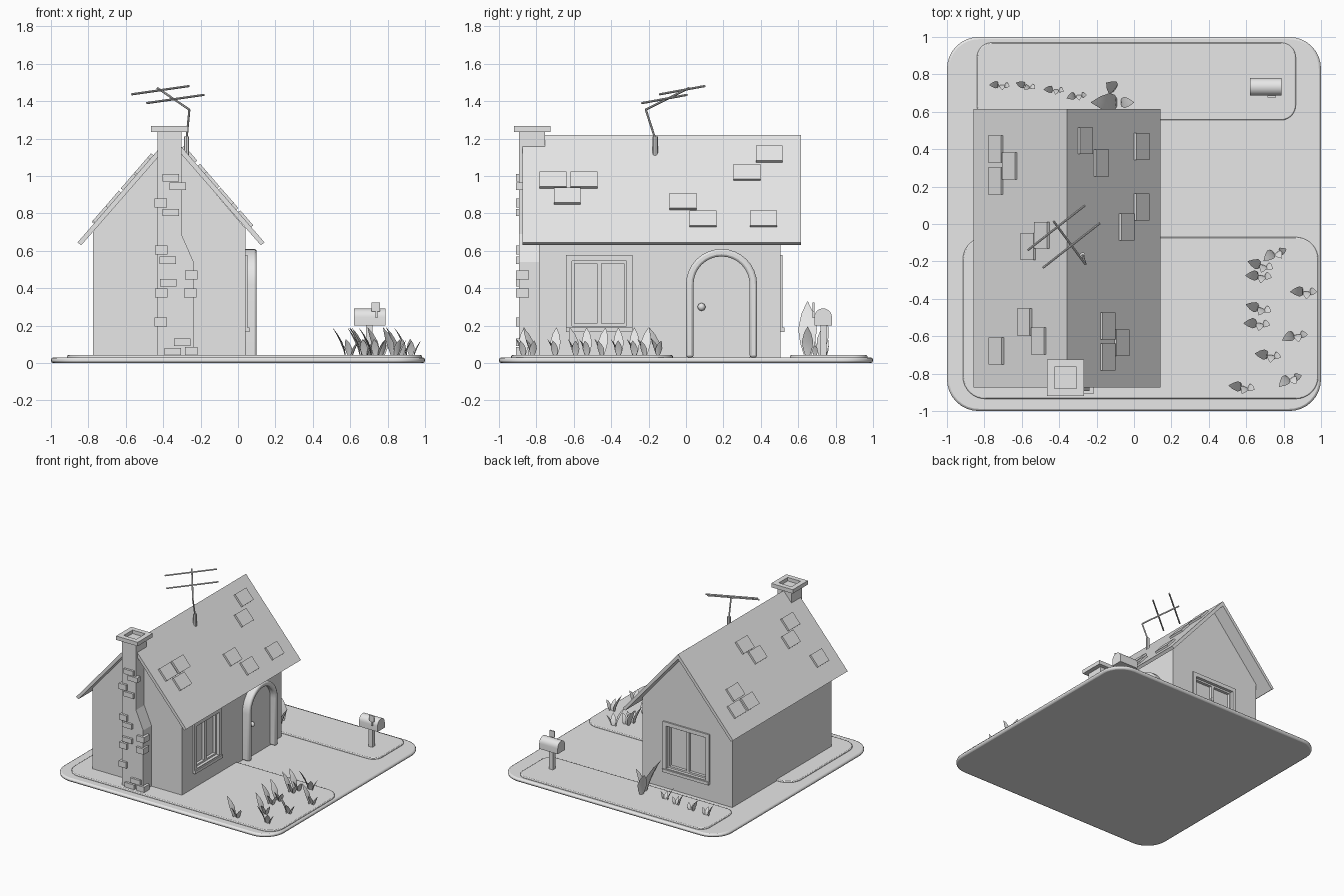
import bpy, bmesh, math, random
from math import sin, cos, pi, atan2
from mathutils import Matrix, Vector

random.seed(4)
cube = bpy.data.objects.get("Cube")
if cube:
    bpy.data.objects.remove(cube, do_unlink=True)

grey = bpy.data.materials.new("plain_grey")
grey.use_nodes = True
grey.diffuse_color = (0.8, 0.8, 0.8, 1)
grey.node_tree.nodes["Principled BSDF"].inputs["Base Color"].default_value = (0.8, 0.8, 0.8, 1)


def finish(name, bm, smooth=False, bevel=0, segments=2):
    bmesh.ops.recalc_face_normals(bm, faces=bm.faces)
    mesh = bpy.data.meshes.new(name)
    bm.to_mesh(mesh)
    bm.free()
    mesh.materials.append(grey)
    ob = bpy.data.objects.new(name, mesh)
    bpy.context.collection.objects.link(ob)
    if bevel:
        mod = ob.modifiers.new("soft_edge", "BEVEL")
        mod.width, mod.segments = bevel, segments
        mod.limit_method, mod.angle_limit = "ANGLE", math.radians(50)
    if smooth:
        bpy.ops.object.select_all(action="DESELECT")
        ob.select_set(True)
        bpy.context.view_layer.objects.active = ob
        bpy.ops.object.shade_smooth_by_angle(angle=math.radians(35))
    return ob


def add_box(bm, lo, hi, matrix=Matrix()):
    lo, hi = Vector(lo), Vector(hi)
    size = Matrix.Diagonal((hi - lo).to_4d())
    size[3][3] = 1
    bmesh.ops.create_cube(bm, size=1, matrix=matrix @ Matrix.Translation((lo + hi) / 2) @ size)


def boxes(name, spans, matrix=Matrix(), bevel=0):
    bm = bmesh.new()
    for lo, hi in spans:
        add_box(bm, lo, hi, matrix)
    return finish(name, bm, bevel=bevel, segments=1)


def prism(name, points, axis, start, end, **style):
    """Extrude a closed 2D outline along one axis."""
    bm = bmesh.new()

    def place(p, d):
        return {"x": (d, p[0], p[1]), "y": (p[0], d, p[1]), "z": (p[0], p[1], d)}[axis]
    rings = [[bm.verts.new(place(p, d)) for p in points] for d in (start, end)]
    for ring in rings:
        bm.faces.new(ring)
    for i in range(len(points)):
        j = (i + 1) % len(points)
        bm.faces.new((rings[0][i], rings[0][j], rings[1][j], rings[1][i]))
    return finish(name, bm, **style)


def rounded_rect(x0, x1, y0, y1, r, steps=8):
    corners = ((x1 - r, y1 - r), (x0 + r, y1 - r), (x0 + r, y0 + r), (x1 - r, y0 + r))
    return [(cx + r * cos((q + k / steps) * pi / 2), cy + r * sin((q + k / steps) * pi / 2))
            for q, (cx, cy) in enumerate(corners) for k in range(steps + 1)]


def rod(name, a, b, radius, sides=8):
    a, b = Vector(a), Vector(b)
    bm = bmesh.new()
    m = Matrix.Translation((a + b) / 2) @ (b - a).to_track_quat("Z", "Y").to_matrix().to_4x4()
    bmesh.ops.create_cone(bm, cap_ends=True, segments=sides, radius1=radius, radius2=radius,
                          depth=(b - a).length, matrix=m)
    return finish(name, bm, smooth=True)


# Ground and raised lawns
prism("ground", rounded_rect(-1, 1, -1, 1, 0.17), "z", 0, 0.03, smooth=True, bevel=0.012)
prism("front_lawn", rounded_rect(-0.915, 0.985, -0.935, -0.07, 0.12), "z", 0.02, 0.042, smooth=True, bevel=0.006)
prism("back_lawn", rounded_rect(-0.84, 0.865, 0.555, 0.97, 0.08), "z", 0.02, 0.042, smooth=True, bevel=0.006)

# House walls and roof
RX, RZ, SLOPE = -0.358, 1.22, 1.155
walls = prism("walls", [(-0.775, 0.02), (0.04, 0.02), (0.04, 0.72), (RX, 1.185), (-0.775, 0.72)],
              "y", -0.785, 0.505)
prism("roof", [(RX, RZ), (0.142, 0.645), (0.122, 0.63), (RX, RZ - 0.04), (-0.838, 0.63), (-0.858, 0.645)],
      "y", -0.875, 0.615)

# Loose roof tiles on both slopes
tiles = [(-.735, .40), (-.66, .31), (-.735, .23), (-.487, -.06), (-.56, -.12), (-.58, -.525),
         (-.505, -.625), (-.73, -.68), (-.265, .445), (-.18, .325), (.035, .415), (.035, .09),
         (-.045, -.015), (-.145, -.545), (-.07, -.635), (-.145, -.71)]
bm = bmesh.new()
for x, y in tiles:
    tilt = math.atan(SLOPE) * (1 if x > RX else -1)
    m = Matrix.Translation((x, y, RZ - SLOPE * abs(x - RX))) @ Matrix.Rotation(tilt, 4, "Y")
    add_box(bm, (-0.053, -0.072, -0.01), (0.053, 0.072, 0.016), m)
finish("roof_tiles", bm)


# Windows: pocket cut in the wall, frame, sashes and panes
def window(name, matrix, half, z0, z1):
    cutter = boxes(name + "_cutter", [((-0.06, -half + 0.02, z0 + 0.02), (0.1, half - 0.02, z1 - 0.02))], matrix)
    cutter.hide_render = True
    mod = walls.modifiers.new(name, "BOOLEAN")
    mod.operation, mod.solver, mod.object = "DIFFERENCE", "EXACT", cutter
    bpy.context.view_layer.objects.active = walls
    bpy.ops.object.modifier_apply(modifier=name)
    bpy.data.objects.remove(cutter, do_unlink=True)

    def ring(inset, w, x0, x1):
        h, a, b = half - inset, z0 + inset, z1 - inset
        return [((x0, -h, a), (x1, -h + w, b)), ((x0, h - w, a), (x1, h, b)),
                ((x0, -h + w, a), (x1, h - w, a + w)), ((x0, -h + w, b - w), (x1, h - w, b))]
    boxes(name + "_frame", ring(0, 0.032, -0.05, 0.012), matrix)
    boxes(name + "_sash", ring(0.032, 0.014, -0.05, -0.012)
          + [((-0.05, -0.012, z0 + 0.046), (-0.012, 0.012, z1 - 0.046))], matrix)
    boxes(name + "_pane", [((-0.06, -half + 0.03, z0 + 0.03), (-0.035, half - 0.03, z1 - 0.03))], matrix)
    boxes(name + "_sill", [((0, -half, z0), (0.022, half, z0 + 0.025))], matrix)


window("side_window", Matrix.Translation((0.04, -0.463, 0)), 0.178, 0.165, 0.577)
window("back_window", Matrix.Translation((-0.36, 0.505, 0)) @ Matrix.Rotation(pi / 2, 4, "Z"), 0.21, 0.165, 0.577)


# Arched door
def arch(r, cy=0.19, cz=0.42, steps=16):
    curve = [(cy + r * cos(pi * k / steps), cz + r * sin(pi * k / steps)) for k in range(steps + 1)]
    return [(cy + r, 0.03)] + curve + [(cy - r, 0.03)]


prism("door_frame", arch(0.19) + arch(0.15)[::-1], "x", 0.03, 0.1, smooth=True, bevel=0.012)
prism("door", arch(0.153), "x", 0.03, 0.055)
bm = bmesh.new()
bmesh.ops.create_uvsphere(bm, u_segments=12, v_segments=8, radius=0.021,
                          matrix=Matrix.Translation((0.07, 0.083, 0.3)))
finish("door_knob", bm, smooth=True)

# Chimney, cap and protruding bricks
prism("chimney", [(-0.43, 0.03), (-0.237, 0.03), (-0.237, 0.54), (-0.303, 0.69), (-0.303, 1.238), (-0.43, 1.238)],
      "y", -0.892, -0.755)
cx, cy, a, b = -0.366, -0.822, 0.098, 0.058
cap = []
for s in (-1, 1):
    e = sorted((s * a, s * b))
    cap += [((cx + e[0], cy - a, 1.235), (cx + e[1], cy + a, 1.267)),
            ((cx - b, cy + e[0], 1.235), (cx + b, cy + e[1], 1.267))]
boxes("chimney_cap", cap)
wide = [(-.36, .99), (-.322, .945), (-.36, .805), (-.375, .55), (-.373, .43), (-.297, .11), (-.35, .06)]
corner = [(-.413, .857), (-.41, .605), (-.25, .47), (-.41, .375), (-.255, .375), (-.413, .22), (-.25, .062)]
boxes("chimney_bricks",
      [((x - .044, -.91, z - .02), (x + .044, -.87, z + .02)) for x, z in wide]
      + [((x - .034, -.91, z - .024), (x + .034, -.84, z + .024)) for x, z in corner])

# Roof antenna
elbow, tip = Vector((-.26, -.215, 1.355)), Vector((-.43, .015, 1.47))
rod("antenna_base", (-.275, -.165, 1.1), (-.275, -.165, 1.21), .014)
rod("antenna_mast", (-.275, -.165, 1.2), elbow, .006)
rod("antenna_boom", elbow, tip, .006)
half_bar = Vector((.153, .12, .022))
for name, c in (("outer", (-.415, -.02, 1.459)), ("inner", (-.335, -.115, 1.412))):
    rod("antenna_bar_" + name, Vector(c) - half_bar, Vector(c) + half_bar, .006)

# Mailbox
boxes("mailbox_post", [((.685, .718, .03), (.718, .75, .21))])
dome = [(.733 + .047 * cos(pi * k / 12), .245 + .047 * sin(pi * k / 12)) for k in range(13)]
prism("mailbox", dome + [(.686, .2), (.78, .2)], "x", .62, .788, smooth=True)
boxes("mailbox_flag", [((.735, .677, .24), (.747, .688, .325)), ((.715, .677, .275), (.76, .688, .325))])


# Leaves: pointed blades with a diamond section that bend outward
def add_leaf(bm, x, y, heading, height, width, reach):
    out, side = Vector((cos(heading), sin(heading), 0)), Vector((-sin(heading), cos(heading), 0))
    base, rings = Vector((x, y, .035)), []
    for t, w in ((0, .35), (.25, .8), (.5, 1), (.78, .65), (1, .03)):
        c = base + out * reach * t ** 1.8 + Vector((0, 0, height * t))
        h = side * width * w / 2
        d = out * width * .16 * w
        rings.append([bm.verts.new(p) for p in (c - h, c - d * .2, c + h, c + d)])
    for r0, r1 in zip(rings, rings[1:]):
        for i in range(4):
            bm.faces.new((r0[i], r0[i - 1], r1[i - 1], r1[i]))
    bm.faces.new(rings[0])
    bm.faces.new(rings[-1])


def plants(name, spots, scale):
    bm = bmesh.new()
    for x, y, turn in spots:
        for angle, size, off in ((pi * .95, 1, -.015), (-.4, .55, .02), (-pi * .6, .6, .005)):
            angle += turn + random.uniform(-.2, .2)
            add_leaf(bm, x + off, y, angle, .155 * size * scale, .055 * size ** .5 * scale, .07 * size * scale)
    finish(name, bm, smooth=True)


plants("front_plants", [(.76, -.15, 1), (.69, -.22, 0), (.68, -.275, 0), (.92, -.36, .3), (.68, -.45, 0),
                        (.67, -.53, 0), (.87, -.59, .5), (.73, -.7, 0), (.84, -.82, .8), (.59, -.87, 0)], 1)
plants("back_plants", [(-.71, .745, .2), (-.57, .74, -.3), (-.42, .72, 0), (-.3, .69, .4)], .7)
bm = bmesh.new()
add_leaf(bm, -.09, .65, pi, .295, .1, .14)
add_leaf(bm, -.1, .72, pi * .8, .19, .075, .06)
add_leaf(bm, -.07, .65, 0, .16, .06, .07)
finish("tall_back_plant", bm, smooth=True)
